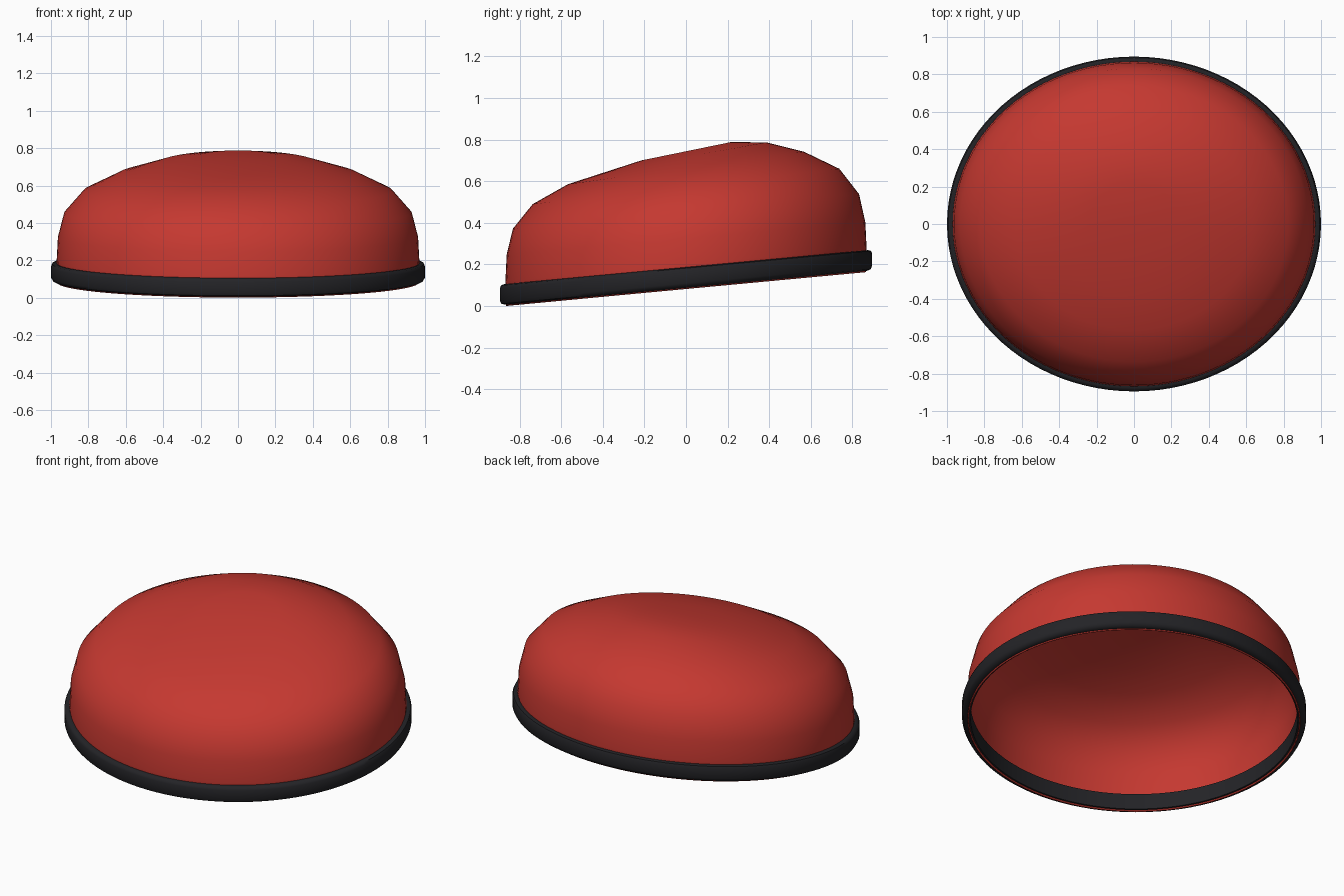
import bpy, bmesh
from math import sin, cos, pi

if "Cube" in bpy.data.objects:
    bpy.data.objects.remove(bpy.data.objects["Cube"])

SEG = 96
RATIO = 1.117  # width over depth of the oval plan


def material(name, rgb):
    m = bpy.data.materials.new(name)
    m.diffuse_color = (*rgb, 1)
    m.use_nodes = True
    m.node_tree.nodes["Principled BSDF"].inputs["Base Color"].default_value = m.diffuse_color
    return m


def oval_loft(name, rows, mat, cap=False, closed=False):
    """Rows are (half depth in y, middle height, rise from middle to back)."""
    bm = bmesh.new()
    rings = []
    for ry, z, rise in rows:
        rings.append([bm.verts.new((ry * RATIO * cos(2 * pi * i / SEG),
                                    ry * sin(2 * pi * i / SEG),
                                    z + rise * sin(2 * pi * i / SEG)))
                      for i in range(SEG)])
    pairs = list(zip(rings, rings[1:]))
    if closed:
        pairs.append((rings[-1], rings[0]))
    for a, b in pairs:
        for i in range(SEG):
            j = (i + 1) % SEG
            bm.faces.new((a[i], a[j], b[j], b[i]))
    if cap:
        top = bm.verts.new((0, 0, rows[-1][1]))
        for i in range(SEG):
            bm.faces.new((rings[-1][i], rings[-1][(i + 1) % SEG], top))
    bmesh.ops.recalc_face_normals(bm, faces=bm.faces)
    me = bpy.data.meshes.new(name)
    bm.to_mesh(me)
    bm.free()
    ob = bpy.data.objects.new(name, me)
    bpy.context.collection.objects.link(ob)
    me.materials.append(mat)
    bpy.context.view_layer.objects.active = ob
    ob.select_set(True)
    bpy.ops.object.shade_smooth_by_angle(angle=0.8)
    ob.select_set(False)
    return ob


red = material("red_shell", (0.56, 0.04, 0.03))
black = material("black_rim", (0.017, 0.017, 0.02))

# Hollow domed shell, highest toward the back
shell = oval_loft("shell", [
    (0.866, 0.082, 0.081), (0.868, 0.20, 0.081), (0.862, 0.325, 0.078),
    (0.832, 0.455, 0.083), (0.737, 0.575, 0.085), (0.567, 0.664, 0.078),
    (0.385, 0.716, 0.071), (0.215, 0.744, 0.044)], red, cap=True)
thick = shell.modifiers.new("thickness", 'SOLIDIFY')
thick.thickness = 0.008
thick.offset = -1

# Tilted rim band wrapped round the bottom edge
SLOPE = 0.0935
profile = [(0.850, 0.090), (0.870, 0.088), (0.887, 0.094), (0.895, 0.110),
           (0.895, 0.168), (0.889, 0.182), (0.875, 0.187), (0.850, 0.185)]
oval_loft("rim", [(r, z, r * SLOPE) for r, z in profile], black, closed=True)
